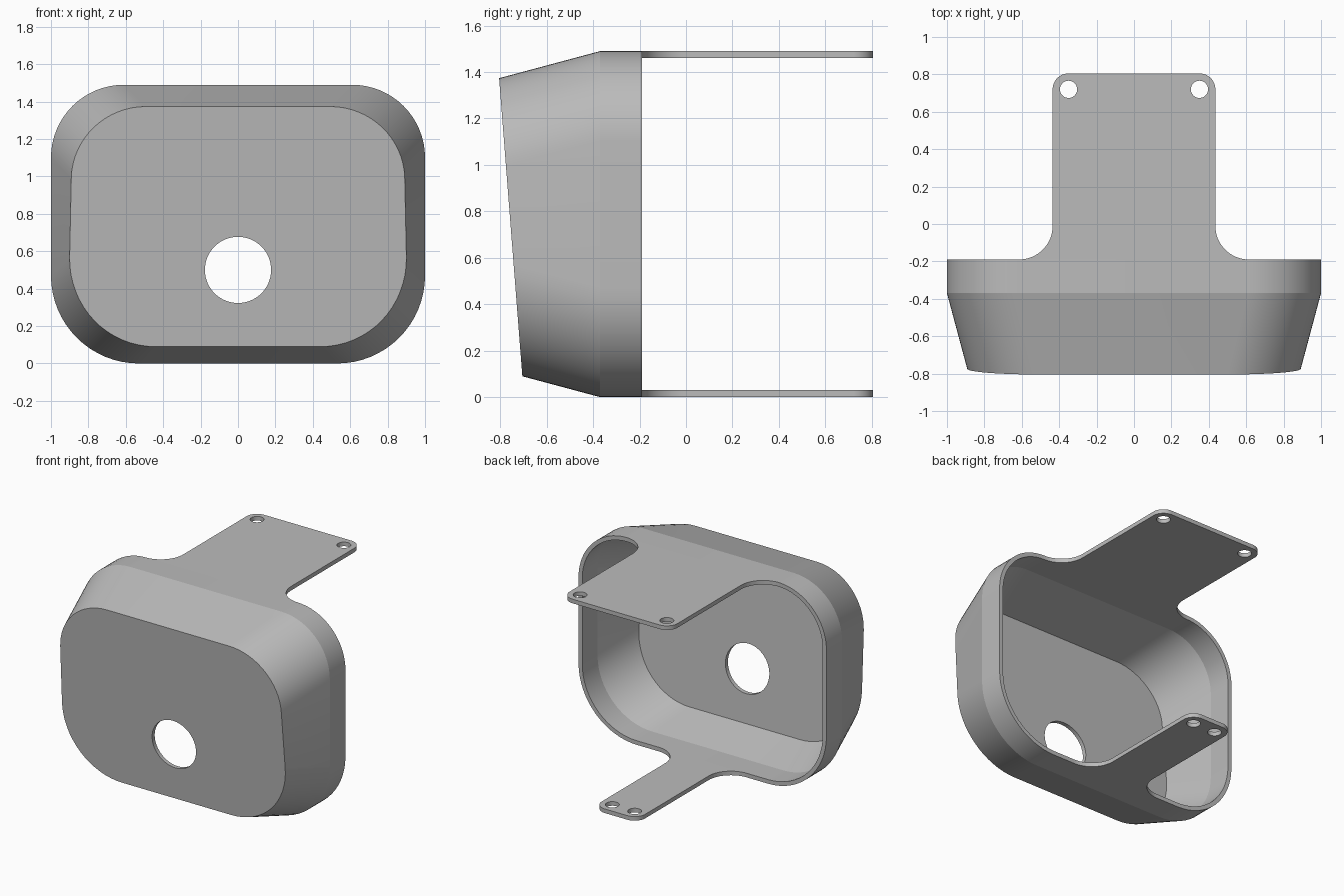
import bpy, bmesh
from math import sin, cos, pi, radians, tan

cube = bpy.data.objects.get("Cube")
if cube:
    bpy.data.objects.remove(cube, do_unlink=True)

HEIGHT, WALL, REAR = 1.49, 0.03, -0.19
DRAFT = tan(radians(15))     # inward taper of the nose
SLOPE = 0.078                # backward lean of the front face
SEG = 16

grey = bpy.data.materials.new("plain grey")
grey.use_nodes = True
colour = (0.5, 0.5, 0.5, 1)
grey.diffuse_color = colour
grey.node_tree.nodes["Principled BSDF"].inputs["Base Color"].default_value = colour


def to_object(name, bm):
    bmesh.ops.recalc_face_normals(bm, faces=bm.faces)
    mesh = bpy.data.meshes.new(name)
    bm.to_mesh(mesh)
    bm.free()
    mesh.materials.append(grey)
    obj = bpy.data.objects.new(name, mesh)
    bpy.context.collection.objects.link(obj)
    return obj


def activate(obj):
    bpy.ops.object.select_all(action='DESELECT')
    obj.select_set(True)
    bpy.context.view_layer.objects.active = obj


def drill(obj, location, radius, rotation=(0, 0, 0)):
    bpy.ops.mesh.primitive_cylinder_add(vertices=64, radius=radius, depth=0.4,
                                        location=location, rotation=rotation)
    cutter = bpy.context.object
    cutter.hide_render = True
    cutter.data.materials.append(grey)
    mod = obj.modifiers.new("hole", 'BOOLEAN')
    mod.operation, mod.solver, mod.object = 'DIFFERENCE', 'EXACT', cutter
    activate(obj)
    bpy.ops.object.modifier_apply(modifier=mod.name)
    bpy.data.objects.remove(cutter, do_unlink=True)


def finish(obj):
    activate(obj)
    bpy.ops.object.shade_smooth_by_angle(angle=radians(10))


def shell_rings(inset):
    """Rear, shoulder and leaning front outlines of the housing."""
    rear, shoulder, front = [], [], []
    y_mid = -0.37 + inset * tan(radians(7.5))
    y_front = -0.805 + SLOPE * 1.375 + inset
    for quarter, (sx, sz) in enumerate([(1, 1), (-1, 1), (-1, -1), (1, -1)]):
        r = 0.39 if sz > 0 else 0.47
        cx = sx * (1 - r)
        cz = HEIGHT - r if sz > 0 else r
        for i in range(SEG + 1):
            a = (quarter + i / SEG) * pi / 2
            x, z = cx + (r - inset) * cos(a), cz + (r - inset) * sin(a)
            s = (y_mid - y_front + SLOPE * z) / (1 + SLOPE * sz * DRAFT)
            rear.append((x, REAR, z))
            shoulder.append((x, y_mid, z))
            front.append((x - sx * DRAFT * s, y_mid - s, z - sz * DRAFT * s))
    return rear, shoulder, front


# Hollow housing, open at the rear
bm = bmesh.new()
outer, inner = shell_rings(0), shell_rings(WALL)
loops = [[bm.verts.new(p) for p in ring] for ring in (*reversed(inner), *outer)]
for a, b in zip(loops, loops[1:]):
    for i in range(len(a)):
        j = (i + 1) % len(a)
        bm.faces.new((a[i], a[j], b[j], b[i]))
bm.faces.new(loops[0])
bm.faces.new(loops[-1])
housing = to_object("housing", bm)
drill(housing, (0, -0.75, 0.5), 0.177, (pi / 2, 0, 0))
finish(housing)


def mounting_tab(name, half, z, hole_x, end=0.805, fillet=0.18, corner=0.085):
    """Flat tab flaring into the housing rim, with two screw holes."""
    side = []
    for i in range(SEG + 1):
        a = -pi / 2 - i / SEG * pi / 2
        side.append((half + fillet + fillet * cos(a), REAR + fillet + fillet * sin(a)))
    for i in range(SEG + 1):
        a = i / SEG * pi / 2
        side.append((half - corner + corner * cos(a), end - corner + corner * sin(a)))
    outline = side + [(-x, y) for x, y in reversed(side)]
    bm = bmesh.new()
    base = bm.faces.new([bm.verts.new((x, y, z)) for x, y in outline])
    top = bmesh.ops.extrude_face_region(bm, geom=[base])["geom"]
    bmesh.ops.translate(bm, vec=(0, 0, WALL),
                        verts=[v for v in top if isinstance(v, bmesh.types.BMVert)])
    tab = to_object(name, bm)
    for sx in (-1, 1):
        drill(tab, (sx * hole_x, end - corner, z), 0.046)
    finish(tab)


mounting_tab("upper_mounting_tab", 0.435, HEIGHT - WALL, 0.35)
mounting_tab("lower_mounting_tab", 0.175, 0, 0.09)
